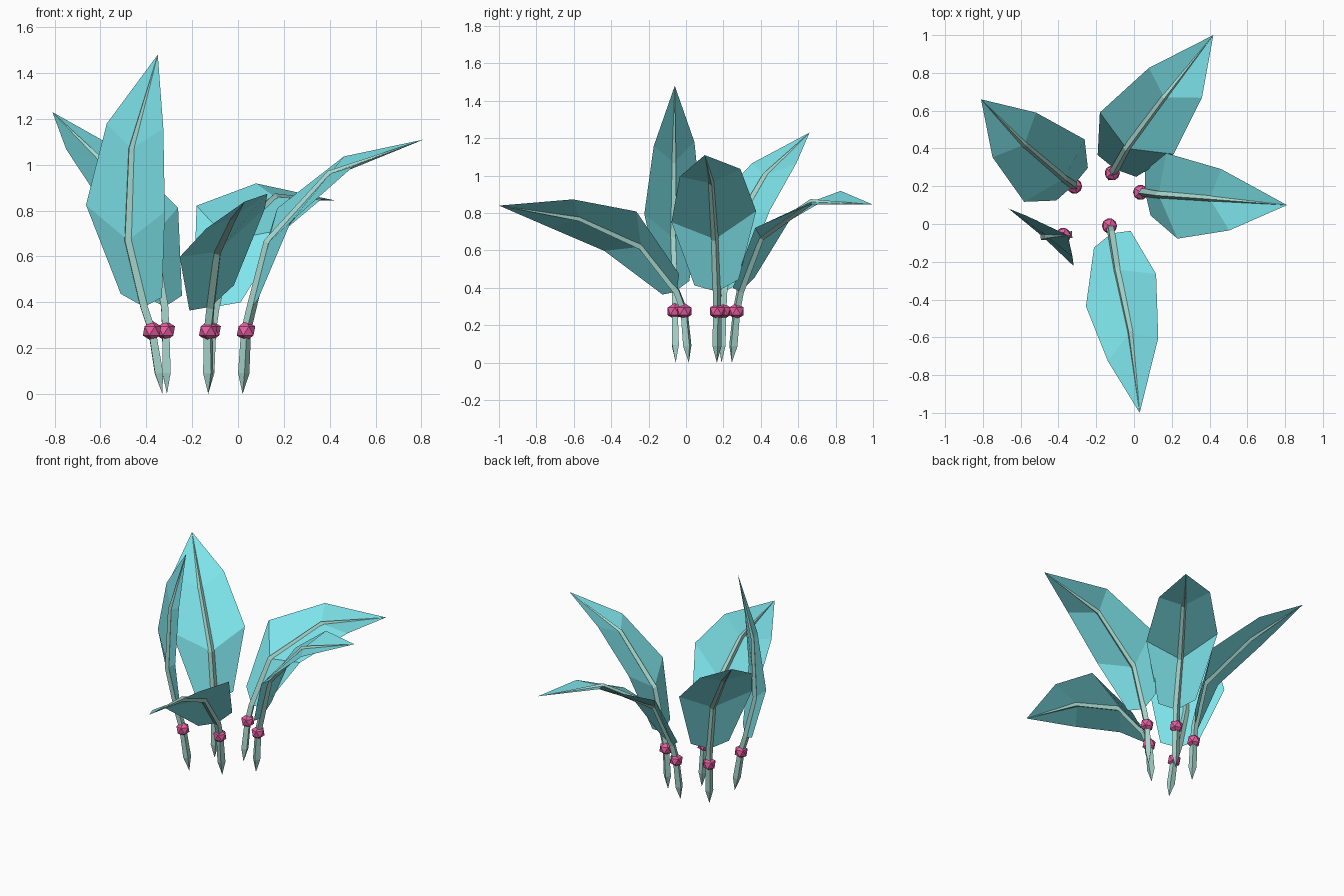
import bpy, bmesh, math
from mathutils import Vector as V

if "Cube" in bpy.data.objects:
    bpy.data.objects.remove(bpy.data.objects["Cube"])


def material(name, rgb):
    m = bpy.data.materials.new(name)
    m.diffuse_color = (*rgb, 1)
    m.use_nodes = True
    m.node_tree.nodes["Principled BSDF"].inputs["Base Color"].default_value = m.diffuse_color
    return m


TEAL = material("leaf_teal", (0.21, 0.79, 0.84))
GREEN = material("stem_green", (0.38, 0.67, 0.60))
RED = material("bead_crimson", (0.80, 0.11, 0.36))


def finish(bm, name, mat):
    bmesh.ops.recalc_face_normals(bm, faces=bm.faces)
    me = bpy.data.meshes.new(name)
    bm.to_mesh(me)
    bm.free()
    me.materials.append(mat)
    bpy.context.collection.objects.link(bpy.data.objects.new(name, me))


def stem(name, pts, radii, side):
    # four-sided tube, pointed at both ends, running on as the midrib
    bm = bmesh.new()
    rings = []
    for i, p in enumerate(pts):
        t = (pts[min(i + 1, len(pts) - 1)] - pts[max(i - 1, 0)]).normalized()
        u = (side - t * side.dot(t)).normalized()
        n = t.cross(u)
        if radii[i] == 0:
            rings.append([bm.verts.new(p)] * 4)
        else:
            rings.append([bm.verts.new(p + d * radii[i]) for d in (u, n, -u, -n)])
    for a, b in zip(rings, rings[1:]):
        for k in range(4):
            q = [a[k], a[(k + 1) % 4], b[(k + 1) % 4], b[k]]
            bm.faces.new(list(dict.fromkeys(q)))
    finish(bm, name, GREEN)


def blade(name, root, mid, far, tip, side):
    # two halves meeting on the midrib, edge points swept towards the tip
    bm = bmesh.new()
    r, m, f, t = [bm.verts.new(p) for p in (root, mid, far, tip)]
    stations = [(root, mid - root, 0.05, 0.12),
                (mid, far - root, 0.14, 0.23),
                (far, tip - mid, 0.10, 0.165)]
    for s in (-1, 1):
        e = [bm.verts.new(p + d.normalized() * fwd + side * (s * w))
             for p, d, fwd, w in stations]
        for q in ([r, e[0], e[1], m], [m, e[1], e[2], f], [f, e[2], t]):
            bm.faces.new(q if s > 0 else q[::-1])
    finish(bm, name, TEAL)


def bead(name, p):
    bm = bmesh.new()
    bmesh.ops.create_icosphere(bm, subdivisions=1, radius=0.045)
    bmesh.ops.translate(bm, verts=bm.verts, vec=p)
    finish(bm, name, RED)


def plant_leaf(label, base, knot, root, mid, far, tip, side):
    base, knot = V((*base, 0.0)), V((*knot, 0.275))
    root, mid, far, tip = V(root), V(mid), V(far), V(tip)
    side = V(side).normalized()
    pts = [base, base.lerp(knot, 0.33), knot, root, mid, far, tip]
    stem(label + "_stem", pts, [0, 0.025, 0.022, 0.022, 0.02, 0.016, 0], side)
    bead(label + "_bead", knot)
    blade(label + "_blade", root, mid, far, tip, side)


# base, bead, then midrib: blade root, middle, far, tip; blade width direction
plant_leaf("back_leaf", (-0.13, 0.245), (-0.115, 0.27), (-0.10, 0.29, 0.38),
           (-0.04, 0.40, 0.67), (0.16, 0.67, 0.86), (0.42, 1.0, 0.845),
           (-0.195, 0.11, 0.05))
plant_leaf("right_leaf", (0.02, 0.165), (0.035, 0.167), (0.06, 0.165, 0.38),
           (0.13, 0.155, 0.66), (0.40, 0.135, 0.96), (0.81, 0.10, 1.11),
           (-0.03, 0.23, 0.03))
plant_leaf("front_leaf", (-0.13, 0.015), (-0.13, -0.01), (-0.12, -0.05, 0.38),
           (-0.09, -0.24, 0.62), (-0.02, -0.57, 0.77), (0.03, -1.0, 0.84),
           (0.185, 0.085, 0.105))
plant_leaf("tall_leaf", (-0.33, -0.055), (-0.375, -0.06), (-0.41, -0.06, 0.38),
           (-0.48, -0.07, 0.67), (-0.465, -0.065, 1.07), (-0.35, -0.06, 1.48),
           (0.17, -0.15, -0.015))
plant_leaf("left_leaf", (-0.31, 0.19), (-0.315, 0.20), (-0.32, 0.205, 0.38),
           (-0.37, 0.24, 0.69), (-0.58, 0.42, 1.0), (-0.81, 0.66, 1.23),
           (0.16, 0.165, 0.0))
